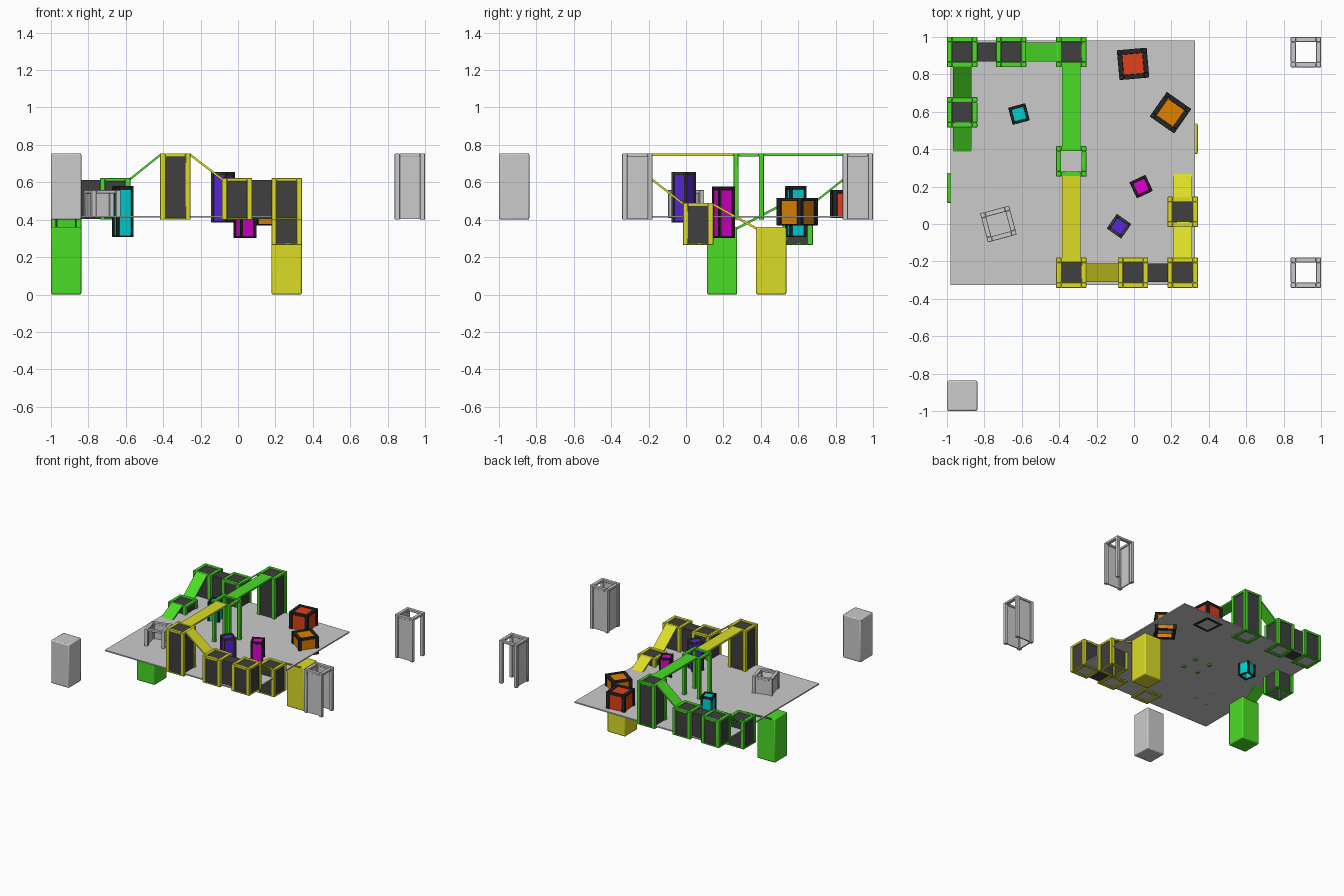
import bpy, bmesh, math
from mathutils import Vector, Matrix

if "Cube" in bpy.data.objects:
    bpy.data.objects.remove(bpy.data.objects["Cube"])

# Palette
COLORS = {
    "green": (0.07, 0.72, 0.02, 1), "yellow": (0.72, 0.72, 0.02, 1),
    "dark": (0.05, 0.05, 0.05, 1), "black": (0.02, 0.02, 0.02, 1),
    "red": (0.75, 0.05, 0.01, 1), "orange": (0.75, 0.22, 0.0, 1),
    "cyan": (0.0, 0.65, 0.65, 1), "magenta": (0.75, 0.0, 0.65, 1),
    "violet": (0.1, 0.02, 0.7, 1)}
MATS = {}


def mat(key):
    if key not in MATS:
        MATS[key] = bpy.data.materials.new(key)
        MATS[key].diffuse_color = COLORS[key]
    return MATS[key]


def add_box(bm, lo, hi):
    size = Vector(hi) - Vector(lo)
    mid = (Vector(hi) + Vector(lo)) / 2
    bmesh.ops.create_cube(bm, size=1, matrix=Matrix.Translation(mid) @ Matrix.Diagonal((*size, 1)))


def make(name, bm, color=None, loc=(0, 0, 0), rot=0, bevel=0):
    me = bpy.data.meshes.new(name)
    bmesh.ops.recalc_face_normals(bm, faces=bm.faces)
    bm.to_mesh(me)
    bm.free()
    ob = bpy.data.objects.new(name, me)
    bpy.context.collection.objects.link(ob)
    ob.location, ob.rotation_euler.z = loc, math.radians(rot)
    if color:
        me.materials.append(mat(color))
    if bevel:
        b = ob.modifiers.new("bevel", 'BEVEL')
        b.width, b.segments = bevel, 2
        bpy.context.view_layer.objects.active = ob
        ob.select_set(True)
        bpy.ops.object.shade_smooth_by_angle(angle=math.radians(50))
        ob.select_set(False)
    return ob


def post(name, x, y, z0, z1, size=0.162, t=0.027, frame=None, panel=None,
         walls="xXyY", lid=True, base=True, rot=0):
    """Corner legs and a top ring, with recessed wall panels on the chosen sides."""
    h, top = size / 2, z1 - z0
    bm = bmesh.new()
    for sx in (-1, 1):
        for sy in (-1, 1):
            cx, cy = sx * (h - t / 2), sy * (h - t / 2)
            add_box(bm, (cx - t / 2, cy - t / 2, 0), (cx + t / 2, cy + t / 2, top))
    rings = [(top - 0.018, top)] + ([(0, 0.008)] if base else [])
    for a, b in rings:
        for s in (-1, 1):
            c = s * (h - t / 2)
            add_box(bm, (c - t / 2, t - h, a), (c + t / 2, h - t, b))
            add_box(bm, (t - h, c - t / 2, a), (h - t, c + t / 2, b))
    make(name + "_frame", bm, frame, (x, y, z0), rot, 0.003)
    if not walls and not lid:
        return
    bm = bmesh.new()
    p, q = h - 0.008, h - 0.018
    for w in walls:
        s = 1 if w.isupper() else -1
        lo, hi = sorted((s * p, s * q))
        if w in "xX":
            add_box(bm, (lo, t - h, 0.004), (hi, h - t, top - 0.015))
        else:
            add_box(bm, (t - h, lo, 0.004), (h - t, hi, top - 0.015))
    if lid:
        add_box(bm, (t - h, t - h, top - 0.016), (h - t, h - t, top - 0.006))
    make(name + "_panels", bm, panel, (x, y, z0), rot)


def block(name, x, y, z0, z1, color=None):
    bm = bmesh.new()
    add_box(bm, (-0.081, -0.081, 0), (0.081, 0.081, z1 - z0))
    make(name, bm, color, (x, y, z0), 0, 0.008)


def ramp(name, a, b, color, width=0.1, thick=0.014):
    """Sloped slab between the top edges of two posts."""
    a, b = Vector(a), Vector(b)
    d = Vector((b.x - a.x, b.y - a.y, 0)).normalized()
    side = Vector((-d.y, d.x, 0)) * width / 2
    a, b = a + d * 0.078, b - d * 0.078
    down = Vector((0, 0, -thick))
    bm = bmesh.new()
    ring = [[bm.verts.new(p + o) for o in (side, -side, down - side, down + side)] for p in (a, b)]
    for i in range(4):
        j = (i + 1) % 4
        bm.faces.new((ring[0][i], ring[0][j], ring[1][j], ring[1][i]))
    bm.faces.new(ring[0])
    bm.faces.new(ring[1])
    make(name, bm, color)


# Thin floor board
bm = bmesh.new()
add_box(bm, (-0.982, -0.327, 0.411), (0.327, 0.982, 0.421))
make("floor_board", bm)

# Two tracks of posts joined by ramps: (x, y, bottom, top)
TRACKS = {
    "green": [(-0.335, 0.92, 0.4, 0.755), (-0.657, 0.92, 0.4, 0.622), (-0.919, 0.92, 0.4, 0.622),
              (-0.919, 0.597, 0.265, 0.49), (-0.919, 0.193, 0, 0.36)],
    "yellow": [(-0.335, -0.26, 0.4, 0.755), (-0.005, -0.26, 0.4, 0.622), (0.26, -0.26, 0.4, 0.622),
               (0.26, 0.065, 0.265, 0.49), (0.26, 0.455, 0, 0.36)]}
for col, pts in TRACKS.items():
    for i, p in enumerate(pts[:-1]):
        post(f"{col}_post_{i}", *p, frame=col, panel="dark")
        q = pts[i + 1]
        if i == 1:
            # Dark enclosed link between the two equal posts
            x0, x1 = sorted((p[0], q[0]))
            bm = bmesh.new()
            add_box(bm, (x0 + 0.075, p[1] - 0.05, 0.405), (x1 - 0.075, p[1] + 0.05, 0.612))
            make(col + "_link", bm, "dark")
        else:
            ramp(f"{col}_ramp_{i}", (p[0], p[1], p[3]), (q[0], q[1], q[3]), col)
    block(col + "_foot", *pts[-1], col)
    # Upper beam to the shared centre post
    p = pts[0]
    ramp(col + "_beam", (p[0], p[1], 0.755), (-0.335, 0.335, 0.755), col)

# Open centre post
post("centre_post", -0.335, 0.335, 0.4, 0.755, frame="green", walls="", lid=False, base=False)

# Loose grey posts in the corners
block("grey_closed_post", -0.919, -0.919, 0.4, 0.755)
post("grey_open_post", 0.919, 0.919, 0.4, 0.755, walls="xy", lid=False, base=False)
post("grey_walled_post", 0.919, -0.26, 0.4, 0.755, walls="xyY", lid=False, base=False)

# Crates and pillars standing on the board: x, y, bottom, top, size, rotation
for col, x, y, z0, z1, s, r in [
        ("red", -0.005, 0.856, 0.41, 0.558, 0.16, 5),
        ("orange", 0.195, 0.595, 0.37, 0.517, 0.16, -35),
        ("cyan", -0.615, 0.588, 0.308, 0.58, 0.095, 15),
        ("magenta", 0.038, 0.2, 0.302, 0.577, 0.095, 25),
        ("violet", -0.08, -0.012, 0.385, 0.656, 0.095, -35)]:
    post(col + "_crate", x, y, z0, z1, s, 0.026 if s > 0.1 else 0.015,
         "dark" if col == "violet" else "black", col, rot=r)
post("grey_crate", -0.725, 0, 0.41, 0.558, 0.16, 0.026, walls="xY", lid=False, base=False, rot=15)

for m in bpy.data.materials:
    if m.users and not m.is_grease_pencil:
        m.use_nodes = True
        m.node_tree.nodes["Principled BSDF"].inputs["Base Color"].default_value = m.diffuse_color
